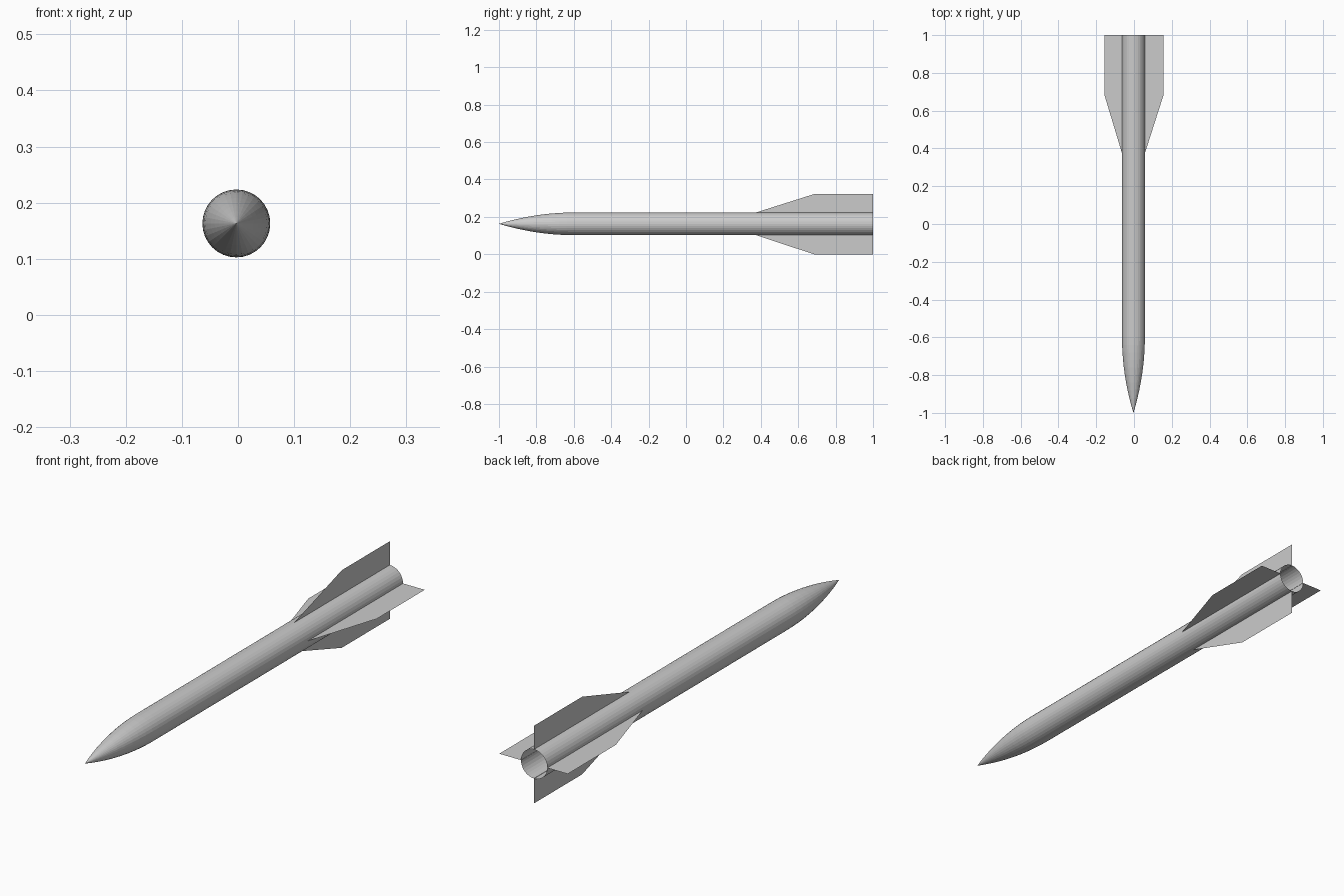
import bpy, bmesh
from math import pi, cos, sin

if "Cube" in bpy.data.objects:
    bpy.data.objects.remove(bpy.data.objects["Cube"])

CX, CZ, R = -0.003, 0.163, 0.0605
SIDES = 32
NOSE = 0.40


def make_object(name, bm):
    mesh = bpy.data.meshes.new(name)
    bm.to_mesh(mesh)
    bm.free()
    obj = bpy.data.objects.new(name, mesh)
    bpy.context.collection.objects.link(obj)
    return obj


def ring(bm, y, r):
    return [bm.verts.new((CX + r * cos(2 * pi * i / SIDES), y, CZ + r * sin(2 * pi * i / SIDES)))
            for i in range(SIDES)]


def skin(bm, a, b):
    for i in range(SIDES):
        j = (i + 1) % SIDES
        bm.faces.new((a[i], a[j], b[j], b[i]))


# Pointed nose cone with a curved profile
bm = bmesh.new()
tip = bm.verts.new((CX, -1, CZ))
steps = 10
rings = []
for k in range(1, steps + 1):
    t = k / steps
    rings.append(ring(bm, -1 + NOSE * t, R * (1 - (1 - t) ** 2)))
for i in range(SIDES):
    bm.faces.new((tip, rings[0][(i + 1) % SIDES], rings[0][i]))
for a, b in zip(rings, rings[1:]):
    skin(bm, b, a)
bmesh.ops.recalc_face_normals(bm, faces=bm.faces)
make_object("nose_cone", bm)

# Body tube, open at the tail
bm = bmesh.new()
skin(bm, ring(bm, 1, R), ring(bm, -1 + NOSE, R))
bmesh.ops.recalc_face_normals(bm, faces=bm.faces)
make_object("body_tube", bm)


# Four thin tail fins: (radial distance, y) outline, each set by its tip
def fin(name, place, root, tip):
    bm = bmesh.new()
    outline = [(root, 0.37), (tip, 0.685), (tip, 1), (root, 1)]
    bm.faces.new([bm.verts.new(place(d, y)) for d, y in outline])
    make_object(name, bm)


def side(d, y):
    return (d, y, CZ)


def upright(d, y):
    return (CX, y, d)


fin("right_fin", side, CX + R * 0.98, 0.157)
fin("left_fin", side, CX - R * 0.98, -0.157)
fin("top_fin", upright, CZ + R * 0.98, 0.322)
fin("bottom_fin", upright, CZ - R * 0.98, 0.0)
